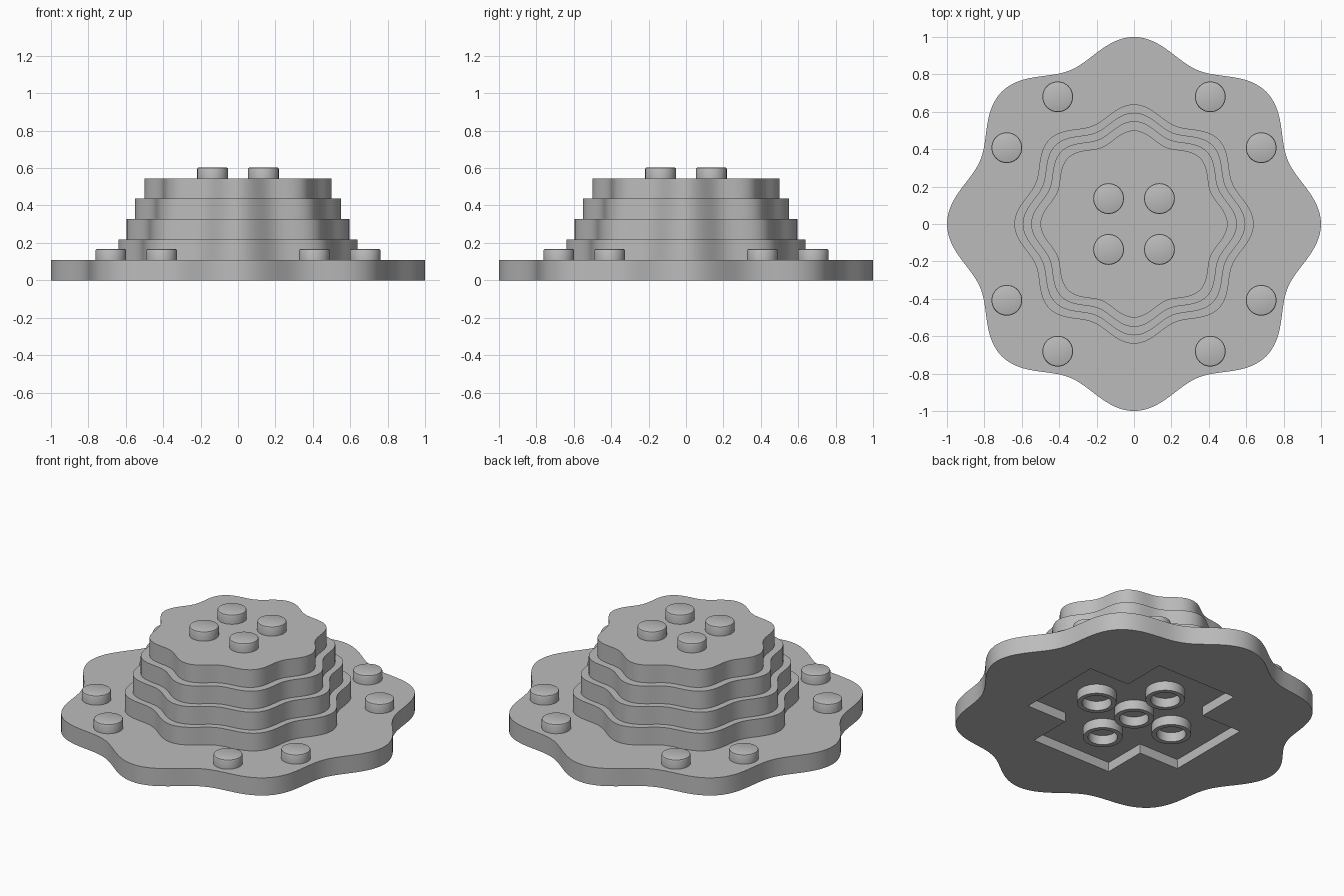
import bpy
import bmesh
import math

if "Cube" in bpy.data.objects:
    bpy.data.objects.remove(bpy.data.objects["Cube"], do_unlink=True)

PITCH = 0.272           # spacing between studs
TIER = 0.109            # height of each tier
CAVITY = 0.058          # depth of the recess underneath
STUD_R, STUD_H, TUBE_R = 0.082, 0.058, 0.11

grey = bpy.data.materials.new("light_grey")
grey.use_nodes = True
colour = (0.5, 0.5, 0.5, 1)
grey.diffuse_color = colour
grey.node_tree.nodes["Principled BSDF"].inputs["Base Color"].default_value = colour


def activate(obj):
    bpy.ops.object.select_all(action='DESELECT')
    obj.select_set(True)
    bpy.context.view_layer.objects.active = obj


def finish(name, bm):
    """Turn a bmesh into a smooth shaded grey object."""
    bmesh.ops.recalc_face_normals(bm, faces=bm.faces)
    mesh = bpy.data.meshes.new(name)
    bm.to_mesh(mesh)
    bm.free()
    mesh.materials.append(grey)
    obj = bpy.data.objects.new(name, mesh)
    bpy.context.collection.objects.link(obj)
    activate(obj)
    bpy.ops.object.shade_smooth_by_angle(angle=math.radians(35))
    return obj


def prism(name, outline, z0, z1):
    """Extrude a flat outline from z0 up to z1."""
    bm = bmesh.new()
    face = bm.faces.new([bm.verts.new((x, y, z0)) for x, y in outline])
    top = bmesh.ops.extrude_face_region(bm, geom=[face], use_keep_orig=True)["geom"]
    verts = [v for v in top if isinstance(v, bmesh.types.BMVert)]
    bmesh.ops.translate(bm, vec=(0, 0, z1 - z0), verts=verts)
    return finish(name, bm)


def wavy(radius, count=192):
    """Circle with eight soft lobes."""
    points = []
    for i in range(count):
        a = math.tau * i / count
        r = radius * (0.945 + 0.055 * math.cos(8 * a))
        points.append((r * math.cos(a), r * math.sin(a)))
    return points


def lathe(name, profile, x, y, closed=False, steps=48):
    """Spin (radius, z) points about a vertical axis at x, y."""
    bm = bmesh.new()
    verts = [bm.verts.new((r, 0, z)) for r, z in profile]
    pairs = list(zip(verts, verts[1:] + verts[:1] if closed else verts[1:]))
    edges = [bm.edges.new(p) for p in pairs]
    bmesh.ops.spin(bm, geom=verts + edges, cent=(0, 0, 0), axis=(0, 0, 1),
                   angle=math.tau, steps=steps)
    bmesh.ops.remove_doubles(bm, verts=bm.verts, dist=0.0001)
    obj = finish(name, bm)
    obj.location = (x, y, 0)
    return obj


def stud(name, x, y, z):
    """Short peg with a slightly rounded rim."""
    top, b = z + STUD_H, 0.008
    lathe(name, [(0, z), (STUD_R, z), (STUD_R, top - b),
                 (STUD_R - b * 0.3, top - b * 0.3), (STUD_R - b, top), (0, top)], x, y)


# Base plate with a cross-shaped recess
base = prism("base_plate", wavy(1.0), 0, TIER)
a, b = PITCH, 2 * PITCH
cross = [(b, -a), (b, a), (a, a), (a, b), (-a, b), (-a, a),
         (-b, a), (-b, -a), (-a, -a), (-a, -b), (a, -b), (a, -a)]
cutter = prism("recess_cutter", cross, -0.1, CAVITY)
cutter.hide_render = True
cut = base.modifiers.new("recess", 'BOOLEAN')
cut.operation, cut.solver, cut.object = 'DIFFERENCE', 'EXACT', cutter
activate(base)
bpy.ops.object.modifier_apply(modifier=cut.name)
bpy.data.objects.remove(cutter, do_unlink=True)
bpy.ops.object.shade_smooth_by_angle(angle=math.radians(35))

# Four shrinking upper tiers
for i, radius in enumerate((0.64, 0.595, 0.55, 0.5), 1):
    prism(f"tier_{i}", wavy(radius), i * TIER, (i + 1) * TIER)

# Studs on the top tier and around the base rim
h = PITCH / 2
for sx in (-1, 1):
    for sy in (-1, 1):
        stud("top_stud", sx * h, sy * h, 5 * TIER)
        stud("rim_stud", sx * 3 * h, sy * 5 * h, TIER)
        stud("rim_stud", sx * 5 * h, sy * 3 * h, TIER)

# Hollow tubes inside the recess
ring = [(STUD_R, 0), (TUBE_R, 0), (TUBE_R, CAVITY), (STUD_R, CAVITY)]
for x, y in ((0, 0), (PITCH, 0), (-PITCH, 0), (0, PITCH), (0, -PITCH)):
    lathe("underside_tube", ring, x, y, closed=True)
